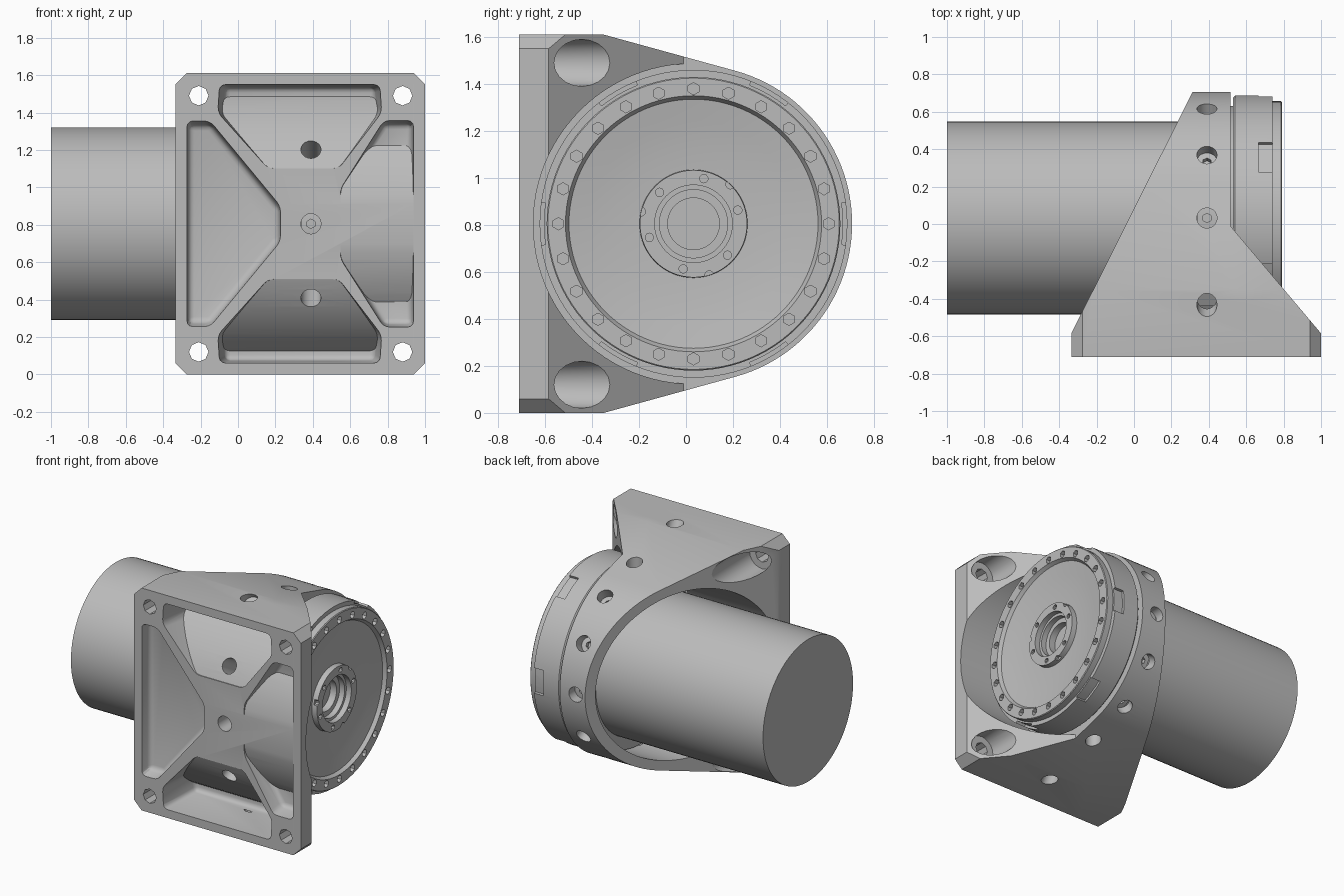
import bpy, bmesh
from math import sin, cos, pi, radians, atan2, acos, hypot
from mathutils import Matrix, Vector

cube = bpy.data.objects.get("Cube")
if cube:
    bpy.data.objects.remove(cube, do_unlink=True)

steel = bpy.data.materials.new("light_grey_metal")
GREY = (0.5, 0.5, 0.5, 1)
steel.diffuse_color = GREY
steel.use_nodes = True
steel.node_tree.nodes["Principled BSDF"].inputs["Base Color"].default_value = GREY

CY, CZ = 0.032, 0.805          # drive axis, parallel to x
PLACE = {"x": lambda u, v, d: (d, u, v),
         "y": lambda u, v, d: (u, d, v),
         "z": lambda u, v, d: (u, v, d)}


def finish(bm, name):
    bmesh.ops.recalc_face_normals(bm, faces=bm.faces[:])
    mesh = bpy.data.meshes.new(name)
    bm.to_mesh(mesh)
    bm.free()
    mesh.materials.append(steel)
    ob = bpy.data.objects.new(name, mesh)
    bpy.context.collection.objects.link(ob)
    return ob


def prism(name, pts, axis, start, end, taper=1.0, round_by=0.0):
    """Extrude an outline along an axis, optionally tapered and rounded."""
    bm = bmesh.new()
    cu = sum(p[0] for p in pts) / len(pts)
    cv = sum(p[1] for p in pts) / len(pts)
    near = [bm.verts.new(PLACE[axis](u, v, start)) for u, v in pts]
    far = [bm.verts.new(PLACE[axis](cu + (u - cu) * taper, cv + (v - cv) * taper, end))
           for u, v in pts]
    first = bm.faces.new(near)
    bm.faces.new(far[::-1])
    for i in range(len(pts)):
        j = (i + 1) % len(pts)
        bm.faces.new((near[i], near[j], far[j], far[i]))
    if round_by:
        edges = [e for e in bm.edges if first not in e.link_faces]
        bmesh.ops.bevel(bm, geom=edges, offset=round_by, segments=3,
                        profile=0.5, affect="EDGES")
    return finish(bm, name)


def rods(name, rod_list, sides):
    """Several straight rods, each (start, end, radius), in one mesh."""
    bm = bmesh.new()
    for a, b, r in rod_list:
        a, b = Vector(a), Vector(b)
        d = b - a
        m = Matrix.Translation((a + b) / 2) @ d.to_track_quat("Z", "Y").to_matrix().to_4x4()
        bmesh.ops.create_cone(bm, cap_ends=True, segments=sides, radius1=r,
                              radius2=r, depth=d.length, matrix=m)
    return finish(bm, name)


def axle(name, x0, x1, r, sides=96):
    return rods(name, [((x0, CY, CZ), (x1, CY, CZ), r)], sides)


def polar(x, r, angle):
    return (x, CY + r * cos(angle), CZ + r * sin(angle))


def lathe(name, profile, sides=96):
    """Turn (x, radius) points around the drive axis and cap both ends."""
    bm = bmesh.new()
    rings = [[bm.verts.new(polar(x, r, 2 * pi * i / sides)) for i in range(sides)]
             for x, r in profile]
    for a, b in zip(rings, rings[1:]):
        for i in range(sides):
            j = (i + 1) % sides
            bm.faces.new((a[i], a[j], b[j], b[i]))
    bm.faces.new(rings[0][::-1])
    bm.faces.new(rings[-1])
    return finish(bm, name)


def combine(ob, tool, operation="DIFFERENCE"):
    """Apply a boolean and discard the tool."""
    tool.hide_render = True
    mod = ob.modifiers.new("cut", "BOOLEAN")
    mod.operation, mod.solver, mod.object = operation, "EXACT", tool
    bpy.context.view_layer.update()
    graph = bpy.context.evaluated_depsgraph_get()
    mesh = bpy.data.meshes.new_from_object(ob.evaluated_get(graph))
    ob.modifiers.clear()
    ob.data = mesh
    bpy.data.objects.remove(tool, do_unlink=True)


def smooth(ob):
    bpy.ops.object.select_all(action="DESELECT")
    ob.select_set(True)
    bpy.context.view_layer.objects.active = ob
    bpy.ops.object.shade_smooth_by_angle(angle=radians(28))


# Bracket body: side outline with arms running tangent into the ring
TOP, RING = 1.61, 0.675
arm_y, arm_z = -0.35 - CY, TOP - CZ
touch = atan2(arm_z, arm_y) - acos(RING / hypot(arm_y, arm_z))
arc = [polar(0, RING, touch - touch * i / 24)[1:] for i in range(25)]
upper = [(-0.71, TOP), (-0.35, TOP)] + arc
side = upper + [(y, 2 * CZ - z) for y, z in reversed(upper[:-1])]
bracket = prism("mounting_bracket", side, "x", -0.335, 1.0)
plan = [(-0.335, -0.8), (1, -0.8), (1, -0.585), (0.515, -0.01),
        (0.515, 0.8), (0.36, 0.8), (-0.335, -0.585)]
combine(bracket, prism("plan_cutter", plan, "z", -0.1, 1.7), "INTERSECT")
c = 0.06
front = [(-0.335 + c, 0), (1 - c, 0), (1, c), (1, TOP - c),
         (1 - c, TOP), (-0.335 + c, TOP), (-0.335, TOP - c), (-0.335, c)]
combine(bracket, prism("corner_cutter", front, "y", -1, 1), "INTERSECT")

# Bore for the motor and clearance for the output ring
combine(bracket, axle("bore_cutter", -0.6, 0.8, 0.605))
combine(bracket, axle("ring_cutter", 0.515, 1.2, 0.682))


def mirror_z(pts):
    return [(x, 2 * CZ - z) for x, z in reversed(pts)]


# Weight-saving pockets in the front plate, floors following the bore
left = [(-0.275, 0.25), (-0.15, 0.25), (0.23, 0.71),
        (0.23, 0.9), (-0.15, 1.36), (-0.275, 1.36)]
combine(bracket, prism("left_pocket", left, "y", -0.73, -0.625, 0.95, 0.03))
wide = [(-0.1, 1.55), (0.76, 1.55), (0.77, 1.4), (0.54, 1.1), (0.16, 1.1), (-0.11, 1.4)]
corner = [(0.94, 1.36), (0.78, 1.36), (0.545, 0.99), (0.545, 0.83), (0.94, 0.83)]
for outline, depth, floor in ((wide, -0.38, 0.795), (corner, -0.59, 0.75)):
    for pts in (outline, mirror_z(outline)):
        pocket = prism("pocket_cutter", pts, "y", -0.73, depth, 0.93, 0.03)
        combine(pocket, axle("floor_cutter", -1, 2, floor))
        combine(bracket, pocket)

# Corner bolt holes with counterbores behind the plate
spots = [(x, z) for x in (-0.21, 0.88) for z in (0.12, 1.49)]
combine(bracket, rods("bolt_holes", [((x, -0.9, z), (x, -0.4, z), 0.052) for x, z in spots], 8))
combine(bracket, rods("counterbores", [((x, -0.57, z), (x, 0.1, z), 0.1) for x, z in spots], 20))

# Radial screw holes around the ring; the two in the thick arms are blind
radial = [(polar(0.39, 0.87 if i in (4, 8) else 0.55, i * pi / 6),
           polar(0.39, 1.1, i * pi / 6), 0.054) for i in range(12)]
combine(bracket, rods("radial_holes", radial, 20))
smooth(bracket)

# Motor and the gearbox housing inside the ring
smooth(axle("motor_body", -1.0, 0.4, 0.515))
housing = axle("gearbox_housing", 0.34, 0.54, 0.6)
combine(housing, rods("screw_sockets", [(polar(0.39, 0.57, i * pi / 6), polar(0.39, 0.7, i * pi / 6), 0.025)
                                        for i in range(12)], 6))
smooth(housing)

# Output flange with dished face and stepped hub bore
flange = lathe("output_flange", [
    (0.53, 0.5), (0.53, 0.645), (0.54, 0.655), (0.74, 0.655), (0.74, 0.625), (0.785, 0.625),
    (0.79, 0.62), (0.79, 0.545), (0.765, 0.53), (0.75, 0.44), (0.735, 0.33), (0.73, 0.23),
    (0.77, 0.228), (0.77, 0.165), (0.73, 0.165), (0.73, 0.145), (0.69, 0.145),
    (0.69, 0.11), (0.64, 0.11)])
combine(flange, rods("face_holes", [(polar(0.76, 0.575, i * pi / 12), polar(0.85, 0.575, i * pi / 12), 0.026)
                                    for i in range(24)], 6))
hub = [(polar(0.74, 0.197, i * pi / 3 + 0.3), polar(0.85, 0.197, i * pi / 3 + 0.3), 0.018)
       for i in range(6)]
hub += [(polar(0.745, 0.23, i * pi / 1.5 + 0.82), polar(0.85, 0.23, i * pi / 1.5 + 0.82), 0.02)
        for i in range(3)]
combine(flange, rods("hub_holes", hub, 10))

# Six notches in the flange rim
for i in range(6):
    steps = [i * pi / 3 + radians(t) for t in (-8, -4, 0, 4, 8)]
    notch = [polar(0, 0.637, a)[1:] for a in steps] + [polar(0, 0.7, a)[1:] for a in reversed(steps)]
    combine(flange, prism("notch_cutter", notch, "x", 0.665, 0.76))
smooth(flange)
